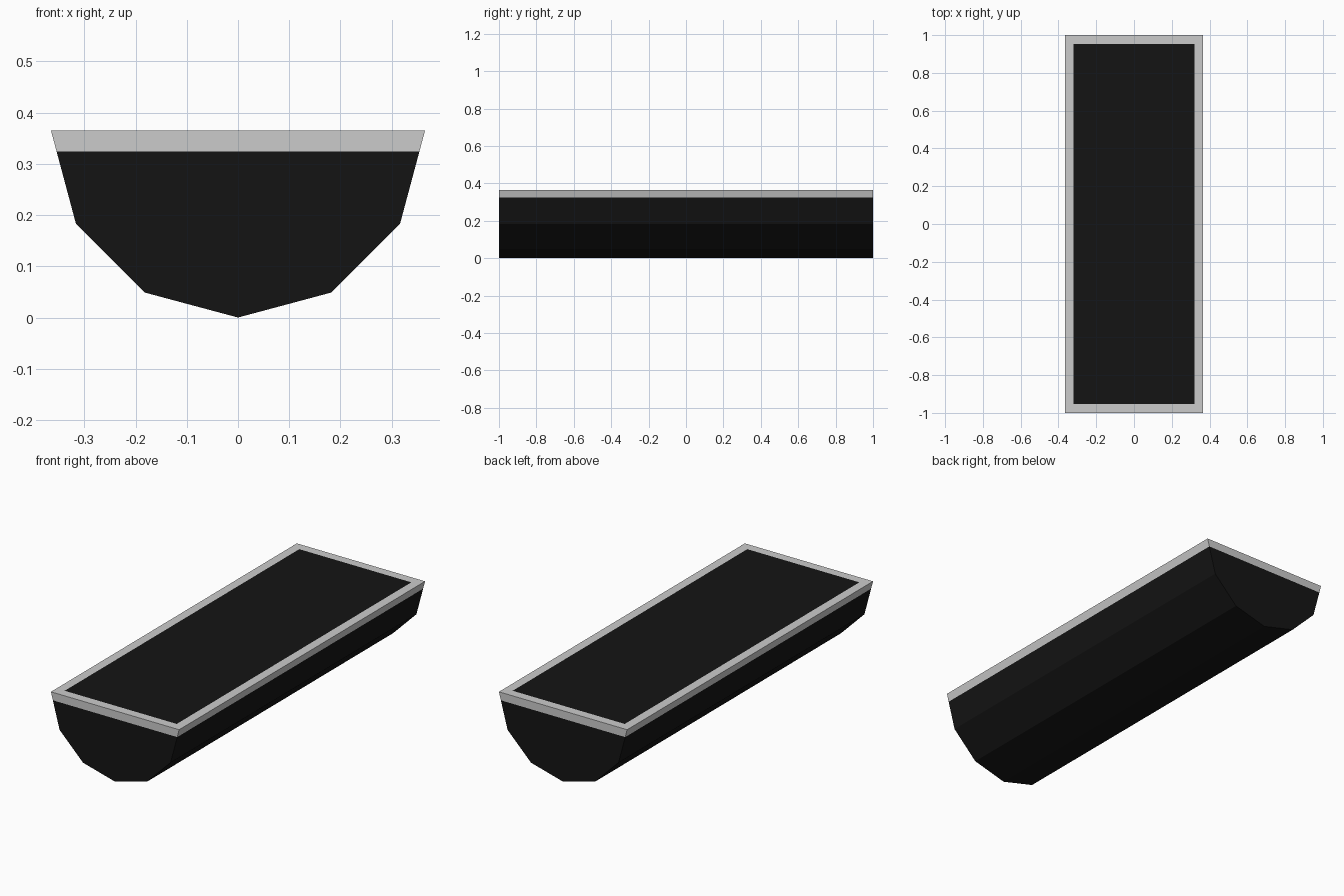
import bpy
import bmesh
from math import sin, cos, pi

if "Cube" in bpy.data.objects:
    bpy.data.objects.remove(bpy.data.objects["Cube"])

R = 0.365          # radius of the 12-sided trough section
HALF = 1.0         # half length along y
BAND_Z = 0.324     # lower edge of the rim band
INSET = 0.046      # rim width on top

black = bpy.data.materials.new("black")
black.diffuse_color = (0.007, 0.007, 0.007, 1)
black.use_nodes = True
black.node_tree.nodes["Principled BSDF"].inputs["Base Color"].default_value = black.diffuse_color


def add_object(name, bm, material=None):
    bmesh.ops.remove_doubles(bm, verts=bm.verts, dist=1e-5)
    mesh = bpy.data.meshes.new(name)
    bm.to_mesh(mesh)
    bm.free()
    obj = bpy.data.objects.new(name, mesh)
    bpy.context.collection.objects.link(obj)
    if material:
        mesh.materials.append(material)
    return obj


def rect(x, y, z):
    return [(-x, -y, z), (x, -y, z), (x, y, z), (-x, y, z)]


def bridge(bm, lower, upper):
    # ring of quads between two rectangles
    for i in range(4):
        j = (i + 1) % 4
        bm.faces.new([bm.verts.new(p) for p in (lower[i], lower[j], upper[j], upper[i])])


# width of the sloping top facet at the rim's lower edge
low_x, low_z = R * cos(pi / 6), R * (1 - sin(pi / 6))
band_x = low_x + (R - low_x) * (BAND_Z - low_z) / (R - low_z)

# hull: half of a 12-sided prism, closed at both ends, up to the rim
profile = [(-band_x, BAND_Z)]
profile += [(R * sin(a * pi / 6), R * (1 - cos(a * pi / 6))) for a in range(-2, 3)]
profile += [(band_x, BAND_Z)]
bm = bmesh.new()
front = [bm.verts.new((x, -HALF, z)) for x, z in profile]
back = [bm.verts.new((x, HALF, z)) for x, z in profile]
bm.faces.new(front)
bm.faces.new(back[::-1])
for i in range(len(profile) - 1):
    bm.faces.new((front[i + 1], front[i], back[i], back[i + 1]))
bmesh.ops.recalc_face_normals(bm, faces=bm.faces)
add_object("trough_hull", bm, black)

# rim: outer band and flat top border
bm = bmesh.new()
outer = rect(R, HALF, R)
inner = rect(R - INSET, HALF - INSET, R)
bridge(bm, rect(band_x, HALF, BAND_Z), outer)
bridge(bm, outer, inner)
add_object("rim", bm)

# flat surface inside the rim
bm = bmesh.new()
bm.faces.new([bm.verts.new(p) for p in inner])
add_object("top_surface", bm, black)
